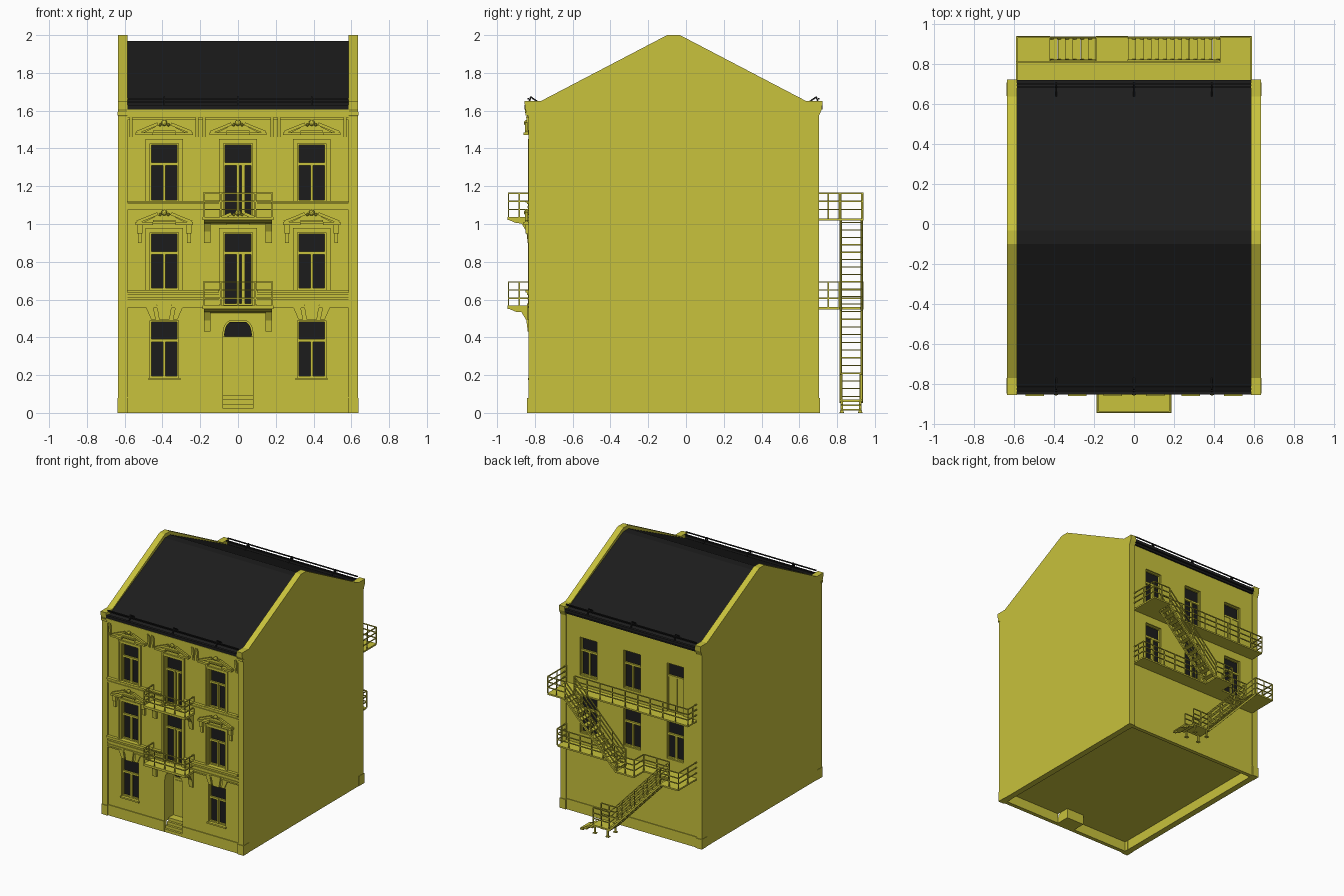
import bpy, bmesh
from mathutils import Vector, Matrix

if "Cube" in bpy.data.objects:
    bpy.data.objects.remove(bpy.data.objects["Cube"])


def material(name, rgb):
    m = bpy.data.materials.new(name)
    m.use_nodes = True
    m.diffuse_color = (*rgb, 1)
    m.node_tree.nodes["Principled BSDF"].inputs["Base Color"].default_value = (*rgb, 1)
    return m


MATS = [material("olive_plaster", (0.58, 0.54, 0.045)), material("dark_slate", (0.012, 0.012, 0.012))]
FRONT, BACK = -0.825, 0.695
COLS = (-0.39, 0, 0.39)
WIN_W = 0.076
FLOORS = ((0.185, 0.49), (0.65, 0.955), (1.116, 1.425))
DECKS = (0.56, 1.03)
NICHE = FRONT + 0.13


# Helpers
def finish(bm, name):
    bmesh.ops.recalc_face_normals(bm, faces=bm.faces)
    me = bpy.data.meshes.new(name)
    bm.to_mesh(me)
    bm.free()
    for m in MATS:
        me.materials.append(m)
    ob = bpy.data.objects.new(name, me)
    bpy.context.collection.objects.link(ob)
    return ob


def paint(verts, mat):
    for f in {f for v in verts for f in v.link_faces}:
        f.material_index = mat


def box(bm, x0, x1, y0, y1, z0, z1, mat=0):
    lo, hi = Vector((x0, y0, z0)), Vector((x1, y1, z1))
    size = Matrix.Diagonal([abs(c) for c in hi - lo] + [1])
    paint(bmesh.ops.create_cube(bm, size=1, matrix=Matrix.Translation((lo + hi) / 2) @ size)["verts"], mat)


def beam(bm, p, q, r=0.0035, mat=0):
    p, q = Vector(p), Vector(q)
    d = q - p
    turn = d.to_track_quat("Z", "Y").to_matrix().to_4x4()
    m = Matrix.Translation((p + q) / 2) @ turn @ Matrix.Diagonal((2 * r, 2 * r, d.length, 1))
    paint(bmesh.ops.create_cube(bm, size=1, matrix=m)["verts"], mat)


def prism(bm, pts, axis, a, b, mat=0):
    """Extrude a 2D profile along x (points y, z) or along y (points x, z)."""
    put = (lambda p, t: (t, p[0], p[1])) if axis == "x" else (lambda p, t: (p[0], t, p[1]))
    ra, rb = ([bm.verts.new(put(p, t)) for p in pts] for t in (a, b))
    n = len(pts)
    bm.faces.new(ra)
    bm.faces.new(rb[::-1])
    for i in range(n):
        bm.faces.new((ra[i], rb[i], rb[(i + 1) % n], ra[(i + 1) % n]))
    paint(ra + rb, mat)


def rail(bm, p, q, n=3, h=0.133):
    p, q, up = Vector(p), Vector(q), Vector((0, 0, h))
    for i in range(n + 1):
        s = p.lerp(q, i / n)
        beam(bm, s, s + up)
    for k in (0.35, 0.68, 1):
        beam(bm, p + up * k, q + up * k)


# Openings: (x, bottom, top, wall y, outward sign, is door)
openings = []
for fl, (z0, z1) in enumerate(FLOORS):
    for x in COLS:
        if x or fl:
            openings.append((x, z0 if x else DECKS[fl - 1] + 0.01, z1, FRONT, -1, x == 0))
        if fl:
            door = fl == 2 and x < 0
            openings.append((x, DECKS[1] if door else z0, z1, BACK, 1, door))

# House body with the openings cut out, raised above an open underside
bm = bmesh.new()
box(bm, -0.59, 0.59, FRONT, BACK, 0.08, 1.61)
body = finish(bm, "house_body")
bm = bmesh.new()
for x, z0, z1, y, s, _ in openings:
    box(bm, x - WIN_W, x + WIN_W, *sorted((y - s * 0.03, y + s * 0.05)), z0, z1)
right = [(0.08, 0.42), (0.075, 0.45), (0.064, 0.473), (0.045, 0.488)]
arch = right + [(-x, z) for x, z in reversed(right)]
prism(bm, arch + [(-0.08, -0.1), (0.08, -0.1)], "y", FRONT - 0.05, NICHE)
cutter = finish(bm, "opening_cutter")
cutter.hide_render = True
mod = body.modifiers.new("openings", "BOOLEAN")
mod.object, mod.operation, mod.solver = cutter, "DIFFERENCE", "EXACT"
bpy.context.view_layer.objects.active = body
bpy.ops.object.modifier_apply(modifier=mod.name)
bpy.data.objects.remove(cutter)

# Windows and doors
bm, trim = bmesh.new(), bmesh.new()
for x, z0, z1, y, s, door in openings:
    def slab(b, xa, xb, za, zb, d0, d1, mat=0):
        box(b, x + xa, x + xb, *sorted((y + s * d0, y + s * d1)), za, zb, mat)
    w, bar = WIN_W, z1 - 0.1
    slab(bm, -w, w, z0, z1, -0.031, -0.026, 1)
    for side in (-1, 1):
        slab(bm, *sorted((side * w, side * (w - 0.008))), z0, z1, -0.028, -0.012)
    for za, zb in ((z0, z0 + 0.01), (bar - 0.016, bar), (z1 - 0.008, z1)):
        slab(bm, -w, w, za, zb, -0.028, -0.012)
    slab(bm, -0.007, 0.007, z0, bar, -0.028, -0.01)
    if door and s > 0:
        slab(bm, -w, w, z0, bar, -0.028, -0.016)
    elif door:
        slab(bm, 0.018, 0.036, z0, bar, -0.028, -0.014)
    if s < 0 and z1 > 0.5:
        for side in (-1, 1):
            slab(trim, *sorted((side * w, side * 0.1)), z0, z1 + 0.025, 0, 0.006)
            slab(trim, *sorted((side * 0.088, side * 0.1)), z0, z1 + 0.025, 0, 0.012)
        slab(trim, -0.1, 0.1, z1, z1 + 0.025, 0, 0.006)
        slab(trim, -0.1, 0.1, z1 + 0.013, z1 + 0.025, 0, 0.012)
    elif s < 0:
        slab(trim, -0.085, 0.085, z0 - 0.012, z0, 0, 0.012)
finish(bm, "windows")
finish(trim, "window_surrounds")

# Entrance door, fanlight and steps
bm = bmesh.new()
box(bm, -0.08, 0.08, NICHE - 0.02, NICHE + 0.002, 0.08, 0.405)
box(bm, -0.06, 0.06, NICHE - 0.024, NICHE - 0.02, 0.11, 0.385)
prism(bm, [(x * 0.92, z - 0.006) for x, z in arch] + [(-0.072, 0.405), (0.072, 0.405)], "y", NICHE - 0.008, NICHE - 0.002, 1)
for i in range(4):
    box(bm, -0.08, 0.08, FRONT - 0.006 + i * 0.018, NICHE + 0.002, i * 0.0235, i * 0.0235 + 0.0235)
finish(bm, "entrance")

# Gable walls, plinth and corner blocks
bm = bmesh.new()
half = [(-0.835, 0), (-0.835, 1.57), (-0.852, 1.61), (-0.855, 1.65), (-0.77, 1.65), (-0.1, 2.0)]
profile = half + [(-0.132 - y, z) for y, z in reversed(half)]
for s in (-1, 1):
    prism(bm, profile, "x", s * 0.585, s * 0.635)
    for y0, y1 in ((-0.841, -0.77), (0.64, 0.709)):
        box(bm, *sorted((s * 0.583, s * 0.638)), y0, y1, 0, 0.08)
    box(bm, *sorted((s * 0.08, s * 0.585)), FRONT - 0.007, FRONT + 0.025, 0, 0.085)
box(bm, -0.585, 0.585, BACK - 0.025, BACK + 0.006, 0, 0.085)
finish(bm, "gable_walls_and_plinth")

# Roof, gutters and snow guards
bm = bmesh.new()
half = [(-0.84, 1.59), (-0.84, 1.607), (-0.1, 1.97)]
prism(bm, half + [(-0.132 - y, z) for y, z in reversed(half)], "x", -0.585, 0.585, 1)
finish(bm, "roof")
bm = bmesh.new()
for s in (-1, 1):
    def at(x, d, z):
        return (x, -0.066 + s * d, z)
    beam(bm, at(-0.585, 0.777, 1.618), at(0.585, 0.777, 1.618), 0.011, 1)
    for d, z in ((0.768, 1.662), (0.752, 1.648)):
        beam(bm, at(-0.585, d, z), at(0.585, d, z), 0.004, 1)
    for x in COLS:
        beam(bm, at(x, 0.775, 1.615), at(x, 0.755, 1.675), 0.004, 1)
        beam(bm, at(x, 0.755, 1.672), at(x, 0.705, 1.637), 0.004, 1)
finish(bm, "gutters_and_snow_guards")

# Moulded cornices and eaves consoles
bm = bmesh.new()
for z0, z1, d in ((1.075, 1.12, 0.008), (1.085, 1.094, 0.014), (1.105, 1.113, 0.016), (1.113, 1.122, 0.024),
                  (0.555, 0.65, 0.006), (0.555, 0.565, 0.012), (0.575, 0.582, 0.012), (0.6, 0.61, 0.014),
                  (0.625, 0.637, 0.016), (0.637, 0.65, 0.024)):
    for s in (-1, 1):
        box(bm, *sorted((s * 0.1, s * 0.587)), FRONT - d, FRONT, z0, z1)
for z0, z1, d in ((1.55, 1.565, 0.008), (1.565, 1.578, 0.016), (1.578, 1.588, 0.022), (1.588, 1.605, 0.028)):
    box(bm, -0.587, 0.587, FRONT - d, FRONT, z0, z1)
for s in (-1, 1):
    box(bm, *sorted((s * 0.585, s * 0.637)), FRONT - 0.024, FRONT, 1.575, 1.592)
    for x in (0.18, 0.217, 0.566):
        prism(bm, [(FRONT, 1.46), (FRONT - 0.008, 1.46), (FRONT - 0.022, 1.57), (FRONT, 1.57)],
              "x", s * x - 0.008, s * x + 0.008)
finish(bm, "cornices")

# Broken pediments with a ball, and keystones over the ground windows
bm = bmesh.new()
for z, hang in ((1.0, True), (1.475, False)):
    for x in COLS:
        prism(bm, [(x - 0.13, z), (x + 0.13, z), (x + 0.02, z + 0.055), (x - 0.02, z + 0.055)], "y", FRONT - 0.01, FRONT)
        for s in (-1, 1):
            beam(bm, (x + s * 0.145, FRONT - 0.02, z + 0.01), (x + s * 0.035, FRONT - 0.02, z + 0.055), 0.008)
            box(bm, *sorted((x + s * 0.06, x + s * 0.152)), FRONT - 0.035, FRONT, z - 0.005, z + 0.01)
            bmesh.ops.create_icosphere(bm, subdivisions=1, radius=0.009,
                                       matrix=Matrix.Translation((x + s * 0.022, FRONT - 0.018, z + 0.05)))
            if hang and x:
                box(bm, x + s * 0.13 - 0.014, x + s * 0.13 + 0.014, FRONT - 0.025, FRONT, z - 0.05, z)
                box(bm, x + s * 0.13 - 0.01, x + s * 0.13 + 0.01, FRONT - 0.015, FRONT, z - 0.1, z - 0.05)
        box(bm, x - 0.06, x + 0.06, FRONT - 0.02, FRONT, z + 0.01, z + 0.02)
        bmesh.ops.create_icosphere(bm, subdivisions=2, radius=0.016, matrix=Matrix.Translation((x, FRONT - 0.018, z + 0.06)))
for x in COLS[::2]:
    prism(bm, [(x - 0.028, 0.495), (x + 0.028, 0.495), (x + 0.042, 0.58), (x - 0.042, 0.58)], "y", FRONT - 0.018, FRONT)
    for s in (-1, 1):
        prism(bm, [(x + s * a, z) for a, z in ((0.045, 0.495), (0.07, 0.495), (0.098, 0.56), (0.06, 0.57))],
              "y", FRONT - 0.01, FRONT)
finish(bm, "pediments_and_keystones")

# Front balconies on consoles
bm = bmesh.new()
for z in DECKS:
    box(bm, -0.187, 0.187, -0.945, FRONT, z - 0.01, z + 0.008)
    prism(bm, [(FRONT, z - 0.03), (-0.9, z - 0.025), (-0.935, z - 0.01), (FRONT, z - 0.01)], "x", -0.18, 0.18)
    for s in (-1, 1):
        x = s * 0.163
        prism(bm, [(FRONT, z - 0.13), (-0.838, z - 0.13), (-0.845, z - 0.07), (-0.875, z - 0.02), (FRONT, z - 0.02)],
              "x", x - 0.017, x + 0.017)
        rail(bm, (s * 0.182, -0.94, z), (s * 0.182, FRONT, z), 2)
    rail(bm, (-0.182, -0.94, z), (0.182, -0.94, z), 4)
finish(bm, "front_balconies")

# Rear galleries: full-width walkways with wider landings
IN, OUT, END = 0.812, 0.935, 0.587
bm = bmesh.new()
landings = {DECKS[0]: ((-END, -0.42), (-0.19, -0.03)), DECKS[1]: ((0.43, END),)}
inner_rails = {DECKS[0]: ((-0.42, -0.19), (-0.03, END)), DECKS[1]: ((-END, 0.43),)}
for z in DECKS:
    box(bm, -END, END, BACK, IN, z - 0.012, z)
    for a, b in landings[z]:
        box(bm, a, b, IN, OUT + 0.005, z - 0.012, z)
        rail(bm, (a, OUT, z), (b, OUT, z), 2)
    for a, b in inner_rails[z]:
        rail(bm, (a, IN, z), (b, IN, z), max(2, round((b - a) / 0.11)))
    for s in (-1, 1):
        wide = any(s * END in l for l in landings[z])
        rail(bm, (s * END, BACK, z), (s * END, OUT if wide else IN, z), 2)
rail(bm, (-0.19, IN, DECKS[0]), (-0.19, OUT, DECKS[0]), 1)
finish(bm, "rear_galleries")

# Rear stair flights
bm = bmesh.new()
for xa, za, xb, zb in ((0.43, DECKS[1], -0.03, DECKS[0]), (-0.42, DECKS[0], 0.04, 0.07)):
    for y in (IN + 0.008, OUT - 0.004):
        beam(bm, (xa, y, za - 0.012), (xb, y, zb - 0.012), 0.007)
        rail(bm, (xa, y, za), (xb, y, zb), 4)
    for i in range(12):
        t = (i + 0.5) / 12
        x, z = xa + (xb - xa) * t, za + (zb - za) * t
        box(bm, x - 0.019, x + 0.019, IN + 0.008, OUT - 0.004, z - 0.006, z)

# Ground landing on feet with a last step
box(bm, 0.03, 0.19, IN, OUT, 0.058, 0.07)
box(bm, 0.19, 0.24, IN + 0.005, OUT - 0.005, 0.036, 0.044)
box(bm, 0.24, 0.29, IN + 0.005, OUT - 0.005, 0.012, 0.02)
for y in (IN + 0.012, OUT - 0.012):
    beam(bm, (0.18, y, 0.06), (0.285, y, 0.01), 0.006)
    for x in (0.055, 0.17):
        beam(bm, (x, y, 0), (x, y, 0.06), 0.006)
        box(bm, x - 0.014, x + 0.014, y - 0.012, y + 0.012, 0, 0.006)
    box(bm, 0.27, 0.298, y - 0.01, y + 0.01, 0, 0.012)
    rail(bm, (0.04, y, 0.07), (0.185, y, 0.07), 2)
finish(bm, "rear_stairs")
